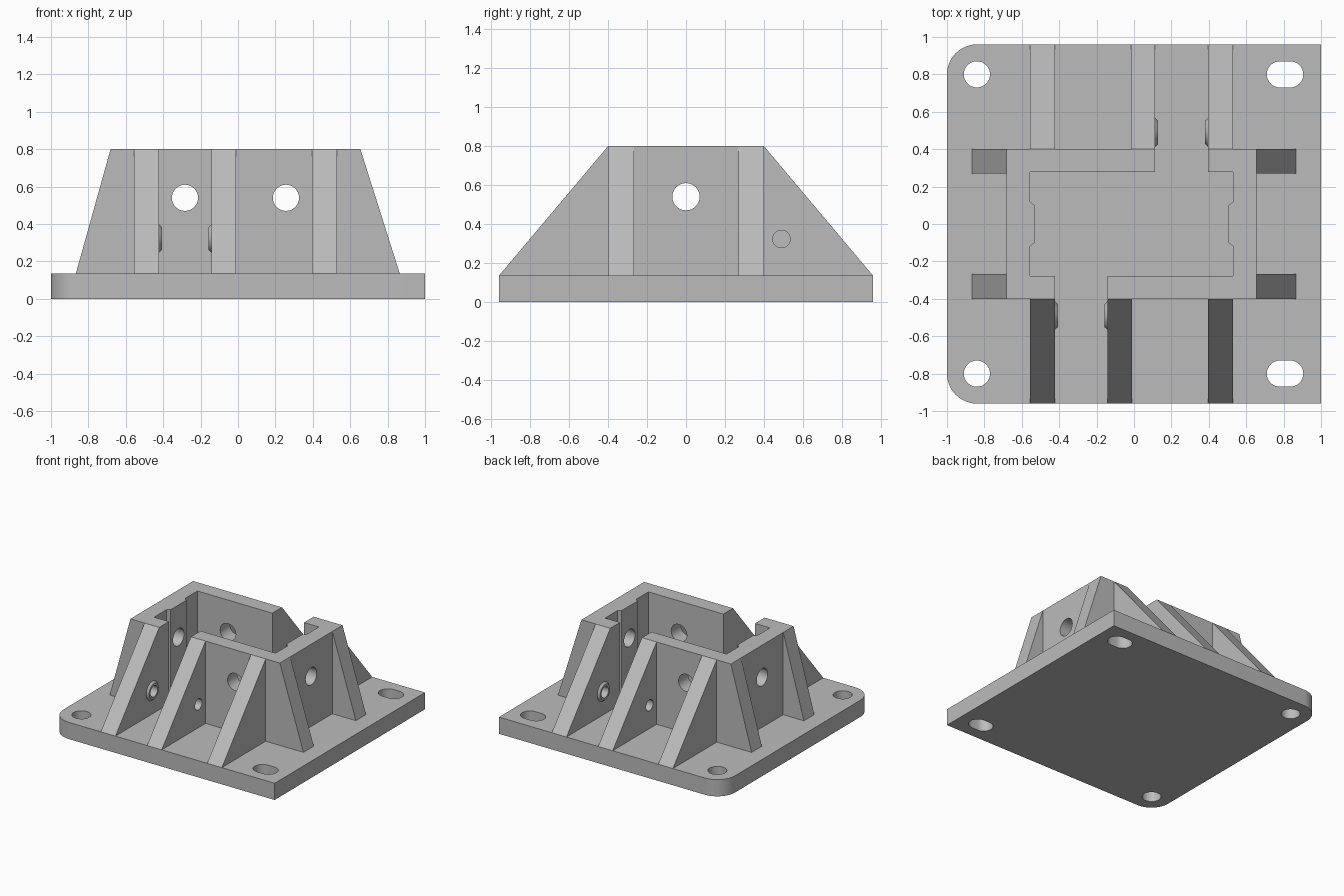
import bpy, bmesh, math
from mathutils import Vector

cube = bpy.data.objects.get("Cube")
if cube:
    bpy.data.objects.remove(cube, do_unlink=True)

grey = bpy.data.materials.new("plain grey")
grey.use_nodes = True
colour = (0.5, 0.5, 0.5, 1)
grey.diffuse_color = colour
grey.node_tree.nodes["Principled BSDF"].inputs["Base Color"].default_value = colour

CX = -0.0135          # centre of the socket in x
FLOOR, TOP = 0.135, 0.8
HOLE = 0.07


def place(axis, u, v, w):
    return Vector({"x": (w, u, v), "y": (u, w, v), "z": (u, v, w)}[axis])


def loft(name, start, end, axis, a, b):
    """Solid between two matching outlines at a and b along an axis."""
    bm = bmesh.new()
    low = [bm.verts.new(place(axis, u, v, a)) for u, v in start]
    high = [bm.verts.new(place(axis, u, v, b)) for u, v in end]
    bm.faces.new(low)
    bm.faces.new(high)
    for i in range(len(low)):
        j = (i + 1) % len(low)
        bm.faces.new((low[i], low[j], high[j], high[i]))
    bmesh.ops.recalc_face_normals(bm, faces=bm.faces)
    mesh = bpy.data.meshes.new(name)
    bm.to_mesh(mesh)
    bm.free()
    mesh.materials.append(grey)
    obj = bpy.data.objects.new(name, mesh)
    bpy.context.collection.objects.link(obj)
    return obj


def prism(name, outline, axis, a, b):
    return loft(name, outline, outline, axis, a, b)


def arc(u, v, r, start=0, sweep=360, steps=32):
    count = steps if sweep == 360 else steps + 1
    angles = [math.radians(start + sweep * i / steps) for i in range(count)]
    return [(u + r * math.cos(t), v + r * math.sin(t)) for t in angles]


def cut(obj, cutters):
    """Subtract the cutters, bake the result and remove them."""
    for cutter in cutters:
        cutter.hide_render = True
        mod = obj.modifiers.new("hole", "BOOLEAN")
        mod.operation, mod.solver, mod.object = "DIFFERENCE", "EXACT", cutter
    graph = bpy.context.evaluated_depsgraph_get()
    mesh = bpy.data.meshes.new_from_object(obj.evaluated_get(graph))
    obj.modifiers.clear()
    obj.data = mesh
    for cutter in cutters:
        bpy.data.objects.remove(cutter, do_unlink=True)


parts = []

# Base plate: two rounded corners on one side, round holes and slots
outline = [(1, -0.96), (1, 0.96)]
outline += arc(-0.84, 0.8, 0.16, 90, 90, 12) + arc(-0.84, -0.8, 0.16, 180, 90, 12)
base = prism("base_plate", outline, "z", 0, FLOOR)
holes = []
for y in (-0.8, 0.8):
    slot = arc(0.835, y, HOLE, -90, 180, 16) + arc(0.78, y, HOLE, 90, 180, 16)
    holes.append(prism("slot_cutter", slot, "z", -0.1, 0.3))
    holes.append(prism("hole_cutter", arc(-0.84, y, HOLE), "z", -0.1, 0.3))
cut(base, holes)
parts.append(base)

# Each half is the other turned half a revolution about the socket centre
wall_outline = [(-0.41, -0.4), (-0.668, -0.4), (-0.668, 0.4), (0.127, 0.4),
                (0.127, 0.277), (-0.543, 0.277), (-0.543, 0.12), (-0.518, 0.1),
                (-0.518, -0.1), (-0.543, -0.12), (-0.543, -0.277), (-0.41, -0.277)]

for s, side, end in ((1, "right", "front"), (-1, "left", "back")):
    # Socket wall with a thickened pad and bolt holes
    wall = prism(side + "_wall", [(CX + s * u, s * v) for u, v in wall_outline],
                 "z", FLOOR, TOP)
    cut(wall, [
        prism("side_cutter", arc(0, 0.54, HOLE), "x", CX - s * 0.8, CX - s * 0.4),
        prism("end_cutter", arc(CX - s * 0.27, 0.54, HOLE), "y", s * 0.2, s * 0.5)])
    parts.append(wall)

    # Long sloping ribs; the pair beside the opening has a pin hole
    slope = [(-s * 0.4, FLOOR), (-s * 0.4, TOP), (-s * 0.96, FLOOR)]
    pin = arc(-s * 0.49, 0.323, 0.045, steps=24)
    for label, u0, u1, drilled in (("outer", -0.5415, -0.41, True),
                                   ("middle", -0.127, 0.0035, True),
                                   ("far", 0.41, 0.5415, False)):
        x0, x1 = CX + s * u0, CX + s * u1
        rib = prism(f"{end}_{label}_rib", slope, "x", x0, x1)
        if drilled:
            cut(rib, [prism("pin_cutter", pin, "x", x0 - s * 0.1, x1 + s * 0.1)])
        parts.append(rib)

    # Tapered bosses around the pin holes, inside the opening
    for label, u, way in (("outer", -0.41, 1), ("middle", -0.127, -1)):
        x = CX + s * u
        boss = loft(f"{end}_{label}_boss", arc(-s * 0.49, 0.323, 0.077),
                    arc(-s * 0.49, 0.323, 0.062), "x", x, x + s * way * 0.016)
        cut(boss, [prism("pin_cutter", pin, "x", x - 0.1, x + 0.1)])
        parts.append(boss)

# Short steep ribs on both sides
for side, top_x, foot_x in (("right", -0.6815, -0.867), ("left", 0.6545, 0.865)):
    for end, y0, y1 in (("front", -0.4, -0.268), ("back", 0.27, 0.4)):
        parts.append(prism(f"{side}_{end}_side_rib",
                           [(top_x, FLOOR), (top_x, TOP), (foot_x, FLOOR)],
                           "y", y0, y1))

# Smooth the round holes and corners, keeping hard edges
bpy.ops.object.select_all(action="DESELECT")
for obj in parts:
    obj.select_set(True)
bpy.context.view_layer.objects.active = parts[0]
bpy.ops.object.shade_smooth_by_angle(angle=math.radians(30))
